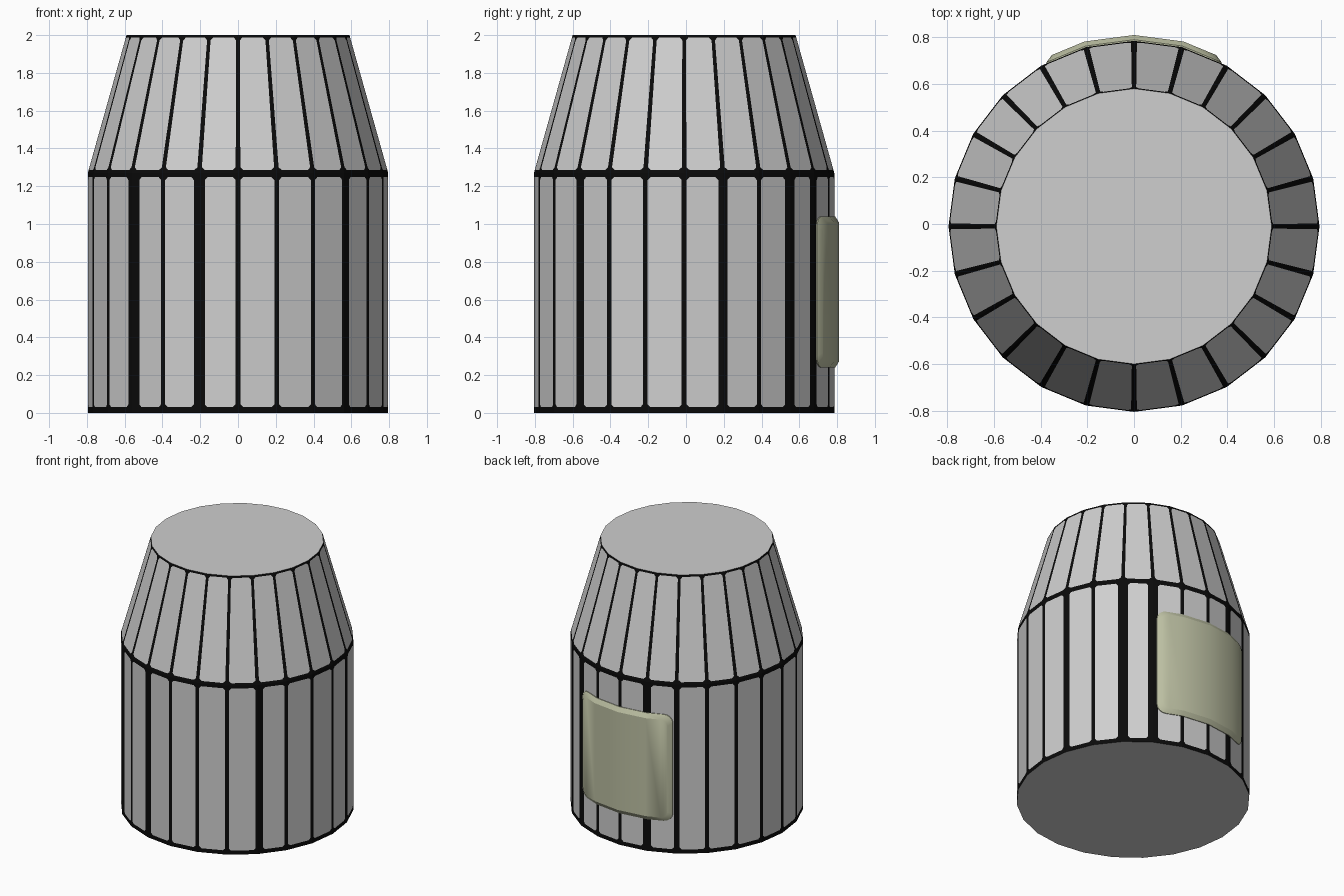
import bpy, bmesh, math
from mathutils import Vector

if "Cube" in bpy.data.objects:
    bpy.data.objects.remove(bpy.data.objects["Cube"])

N, R, R_TOP = 24, 0.795, 0.59
Z_MID, Z_TOP, CY = 1.27, 2.0, -0.01


def material(name, rgb):
    m = bpy.data.materials.new(name)
    m.diffuse_color = (*rgb, 1)
    m.use_nodes = True
    m.node_tree.nodes["Principled BSDF"].inputs["Base Color"].default_value = m.diffuse_color
    return m


grey = material("light grey", (0.62, 0.62, 0.62))
black = material("black", (0.003, 0.003, 0.003))
olive = material("pale olive", (0.50, 0.52, 0.36))


def finish(bm, name, mats):
    bmesh.ops.remove_doubles(bm, verts=bm.verts, dist=1e-5)
    bmesh.ops.recalc_face_normals(bm, faces=bm.faces)
    me = bpy.data.meshes.new(name)
    bm.to_mesh(me)
    bm.free()
    for m in mats:
        me.materials.append(m)
    ob = bpy.data.objects.new(name, me)
    bpy.context.collection.objects.link(ob)
    return ob


def ring_point(k, r, z):
    a = math.radians(k * 360 / N)
    return Vector((r * math.cos(a), CY + r * math.sin(a), z))


# Body: each facet is a grey panel with clipped corners inside a black border
bm = bmesh.new()


def face(points, mat):
    f = bm.faces.new([bm.verts.new(p) for p in points])
    f.material_index = mat


def panel(quad, left, right, low, high):
    a, b, c, d = quad
    width, height = ((b - a).length + (c - d).length) / 2, (d - a).length

    def at(x, z):
        u, v = x / width, z / height
        return a.lerp(b, u).lerp(d.lerp(c, u), v)
    x0, x1, z0, z1, k = left, width - right, low, height - high, 0.015
    o = [at(*p) for p in ((x0 + k, z0), (x1 - k, z0), (x1, z0 + k), (x1, z1 - k),
                          (x1 - k, z1), (x0 + k, z1), (x0, z1 - k), (x0, z0 + k))]
    face(o, 0)
    for i in range(4):
        p, q = quad[i], quad[(i + 1) % 4]
        face((p, q, o[2 * i + 1], o[2 * i]), 1)
        face((p, o[2 * i], o[2 * i - 1]), 1)


# Heavier seam widths on some edges, by edge angle: (before, after)
heavy = {-135: (0.03, 0.05), -105: (0.03, 0.03), -45: (0.013, 0.04), 45: (0.035, 0.035),
         60: (0.035, 0.035), 15: (0.025, 0.025), 105: (0.03, 0.03), 120: (0.02, 0.02)}
thin = (0.013, 0.013)
for k in range(N):
    ang = [((k + j) * 15 + 180) % 360 - 180 for j in (0, 1)]
    left, right = heavy.get(ang[0], thin)[1], heavy.get(ang[1], thin)[0]
    panel([ring_point(k, R, 0), ring_point(k + 1, R, 0),
           ring_point(k + 1, R, Z_MID), ring_point(k, R, Z_MID)], left, right, 0.03, 0.022)
    panel([ring_point(k, R, Z_MID), ring_point(k + 1, R, Z_MID),
           ring_point(k + 1, R_TOP, Z_TOP), ring_point(k, R_TOP, Z_TOP)],
          0.011, 0.011, 0.016, 0.014)
face([ring_point(k, R, 0) for k in reversed(range(N))], 0)
face([ring_point(k, R_TOP, Z_TOP) for k in range(N)], 0)
finish(bm, "body", [grey, black])


# Back plate: curved rounded rectangle following the body facets
def facet_y(x, r):
    s = math.radians(15)
    i = int(math.asin(min(abs(x) / r, 1)) / s)
    xa, xb = r * math.sin(i * s), r * math.sin((i + 1) * s)
    ya, yb = r * math.cos(i * s), r * math.cos((i + 1) * s)
    return CY + ya + (yb - ya) * (abs(x) - xa) / (xb - xa)


def column_points(half_w, half_h, rad, r, sign):
    pts = []
    for i in range(5):
        t = math.radians(90 * i / 4)
        pts.append((half_w - rad + rad * math.cos(t), half_h - rad + rad * math.sin(t)))
    pts += [(r * math.sin(math.radians(15)), half_h), (0, half_h)]
    pts += [(-x, z) for x, z in reversed(pts[:-1])]
    return [Vector((x, facet_y(x, r), 0.64 + sign * z)) for x, z in pts]


bm = bmesh.new()
rings = []
for w, h, rad, r in ((0.375, 0.40, 0.06, 0.775), (0.375, 0.40, 0.06, 0.80),
                     (0.352, 0.368, 0.045, 0.82)):
    up = [bm.verts.new(p) for p in column_points(w, h, rad, r, 1)]
    down = [bm.verts.new(p) for p in column_points(w, h, rad, r, -1)]
    rings.append((up, down))
for (u0, d0), (u1, d1) in zip(rings, rings[1:]):
    loop0, loop1 = u0 + d0[::-1], u1 + d1[::-1]
    for i in range(len(loop0)):
        j = (i + 1) % len(loop0)
        bm.faces.new((loop0[i], loop0[j], loop1[j], loop1[i]))
for up, down in (rings[0], rings[-1]):
    for i in range(len(up) - 1):
        bm.faces.new((up[i], up[i + 1], down[i + 1], down[i]))
plate = finish(bm, "back_plate", [olive])
bpy.context.view_layer.objects.active = plate
plate.select_set(True)
bpy.ops.object.shade_smooth_by_angle(angle=math.radians(30))
